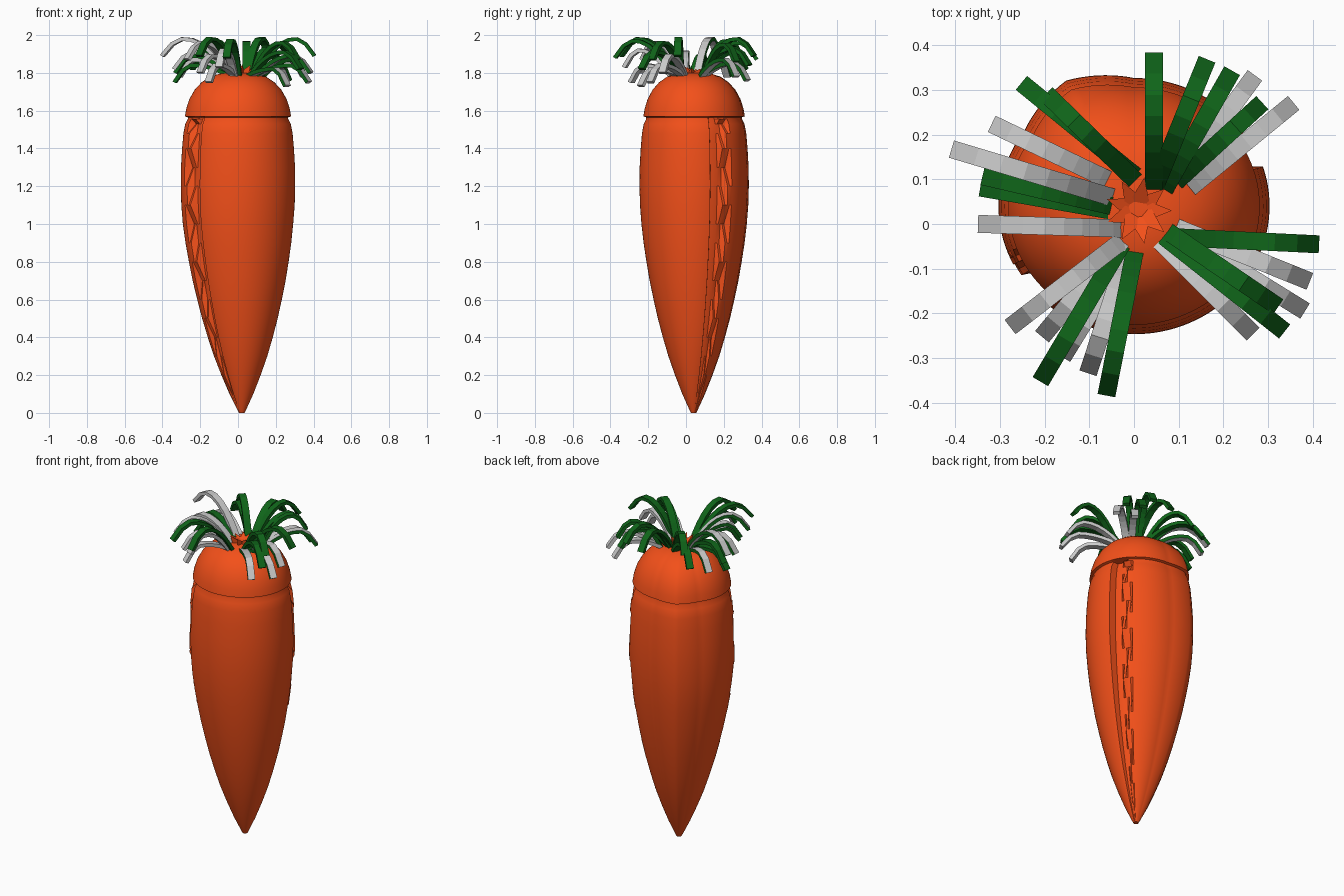
import bpy, bmesh, math, random
from mathutils import Vector

if "Cube" in bpy.data.objects:
    bpy.data.objects.remove(bpy.data.objects["Cube"])

random.seed(4)


def material(name, color):
    m = bpy.data.materials.new(name)
    m.diffuse_color = (*color, 1)
    m.use_nodes = True
    m.node_tree.nodes["Principled BSDF"].inputs["Base Color"].default_value = m.diffuse_color
    return m


ORANGE = material("orange", (0.9, 0.08, 0.01))
GREEN = material("green", (0.005, 0.13, 0.01))
GREY = material("pale_grey", (0.55, 0.55, 0.55))


def make_object(name, bm, mats, smooth=None):
    bmesh.ops.recalc_face_normals(bm, faces=bm.faces)
    me = bpy.data.meshes.new(name)
    bm.to_mesh(me)
    bm.free()
    for m in mats:
        me.materials.append(m)
    ob = bpy.data.objects.new(name, me)
    bpy.context.collection.objects.link(ob)
    if smooth:
        bpy.ops.object.select_all(action='DESELECT')
        ob.select_set(True)
        bpy.context.view_layer.objects.active = ob
        bpy.ops.object.shade_smooth_by_angle(angle=math.radians(smooth))
    return ob


# Root: (height, radius) profile with a crease below the crown
PROFILE = [(0, .015), (.02, .025), (.1, .063), (.2, .104), (.3, .141), (.4, .172),
           (.5, .2), (.6, .224), (.7, .246), (.8, .264), (.9, .28), (1.0, .292),
           (1.1, .3), (1.2, .303), (1.3, .302), (1.4, .296), (1.48, .289),
           (1.53, .279), (1.555, .266), (1.565, .266), (1.57, .281), (1.61, .274),
           (1.66, .258), (1.71, .23), (1.75, .193), (1.78, .148), (1.795, .1), (1.8, .06)]
STEPS = 120


def radius(z, r, deg, ring):
    """Radial profile: two ragged peeled strips and one soft ridge."""
    k = r / 0.3
    if z < 1.57:
        ragged = 6 * ((ring * 7) % 3)
        if 18 < deg < 33 + ragged or 213 - ragged < deg < 228:
            r -= 0.04 * k
    r += 0.03 * k * max(0, 1 - abs(deg - 117) / 27)
    return r


bm = bmesh.new()
rings = []
for i, (z, r) in enumerate(PROFILE):
    cx = 0.02 * max(0, 1 - z / 1.0)
    ring = []
    for s in range(STEPS):
        deg = s * 360 / STEPS
        a = math.radians(deg)
        rr = radius(z, r, deg, i)
        ring.append(bm.verts.new((cx + rr * math.cos(a), 0.04 + 0.945 * rr * math.sin(a), z)))
    rings.append(ring)
for lo, hi in zip(rings, rings[1:]):
    for s in range(STEPS):
        t = (s + 1) % STEPS
        bm.faces.new((lo[s], lo[t], hi[t], hi[s]))
bm.faces.new(rings[0][::-1])
bm.faces.new(rings[-1])
make_object("carrot_root", bm, [ORANGE], 35)

# Small ragged stub where the leaves emerge
bm = bmesh.new()
for i in range(9):
    a = i * 2 * math.pi / 9
    d = Vector((math.cos(a), math.sin(a), 0))
    side = Vector((-d.y, d.x, 0)) * 0.03
    c = Vector((0.01, 0.03, 1.79))
    base = [bm.verts.new(c + side), bm.verts.new(c - side),
            bm.verts.new(c + d * 0.06)]
    tip = bm.verts.new(c + d * 0.075 + Vector((0, 0, random.uniform(.03, .06))))
    for j in range(3):
        bm.faces.new((base[j], base[(j + 1) % 3], tip))
    bm.faces.new(base)
make_object("crown_stub", bm, [ORANGE])

# Leaves: root x, root y, tip x, tip y, tier height, pale flag
LEAVES = [
    (0, .11, -.245, .31, 1.92, 0), (.0, .1, -.19, .285, 1.98, 0),
    (-.06, .1, -.31, .22, 1.88, 1), (-.05, .06, -.40, .165, 1.99, 1),
    (-.05, .04, -.33, .105, 1.9, 0), (-.05, .03, -.335, .08, 1.85, 0),
    (-.03, -.01, -.34, 0, 1.92, 1), (-.03, -.04, -.27, -.225, 1.97, 1),
    (-.03, -.04, -.2, -.245, 1.9, 1), (-.03, -.05, -.205, -.345, 1.99, 0),
    (-.02, -.07, -.155, -.29, 1.85, 1), (-.02, -.08, -.1, -.325, 1.93, 1),
    (0, -.07, -.06, -.375, 1.98, 0), (.07, -.03, .33, -.235, 1.92, 0),
    (.06, -.04, .26, -.24, 1.83, 1), (.08, -.02, .315, -.18, 1.97, 0),
    (.1, -.02, .375, -.19, 1.85, 1), (.1, -.01, .385, -.125, 1.9, 1),
    (.1, -.03, .405, -.045, 1.99, 0), (.13, .085, .35, .265, 1.88, 1),
    (.1, .1, .28, .265, 1.96, 0), (.1, .1, .265, .325, 1.86, 1),
    (.07, .08, .215, .335, 1.94, 0), (.05, .09, .16, .36, 1.99, 0),
    (.045, .08, .045, .375, 1.97, 0)]


def add_leaf(x0, y0, x1, y1, top, pale):
    """Arched strip of rectangular section, flat shaded."""
    bm = bmesh.new()
    d = Vector((x1 - x0, y1 - y0, 0))
    length = d.length
    d.normalize()
    side = Vector((-d.y, d.x, 0)) * 0.02
    start = Vector((x0, y0, 1.785))
    rise = top - 0.01 - 1.785
    drop = 0.09
    peak = 0.66
    n = 8
    secs = []
    for i in range(n + 1):
        # slow start gives the steep rise near the root
        t = (i / n) ** 1.25
        if t < peak:
            u = 1 - t / peak
            z, slope = rise * (1 - u * u), 2 * rise * u / peak
        else:
            u = (t - peak) / (1 - peak)
            z, slope = rise - drop * u * u, -2 * drop * u / (1 - peak)
        nrm = Vector((-slope * d.x, -slope * d.y, length)).normalized() * 0.01
        p = start + d * length * t + Vector((0, 0, z))
        secs.append([bm.verts.new(p + side + nrm), bm.verts.new(p - side + nrm),
                     bm.verts.new(p - side - nrm), bm.verts.new(p + side - nrm)])
    for a, b in zip(secs, secs[1:]):
        for j in range(4):
            f = bm.faces.new((a[j], a[(j + 1) % 4], b[(j + 1) % 4], b[j]))
            f.material_index = 1 if pale and j != 1 else 0
    bm.faces.new(secs[0])
    bm.faces.new(secs[-1][::-1]).material_index = pale
    make_object("leaf", bm, [GREEN, GREY])


for leaf in LEAVES:
    add_leaf(*leaf)
